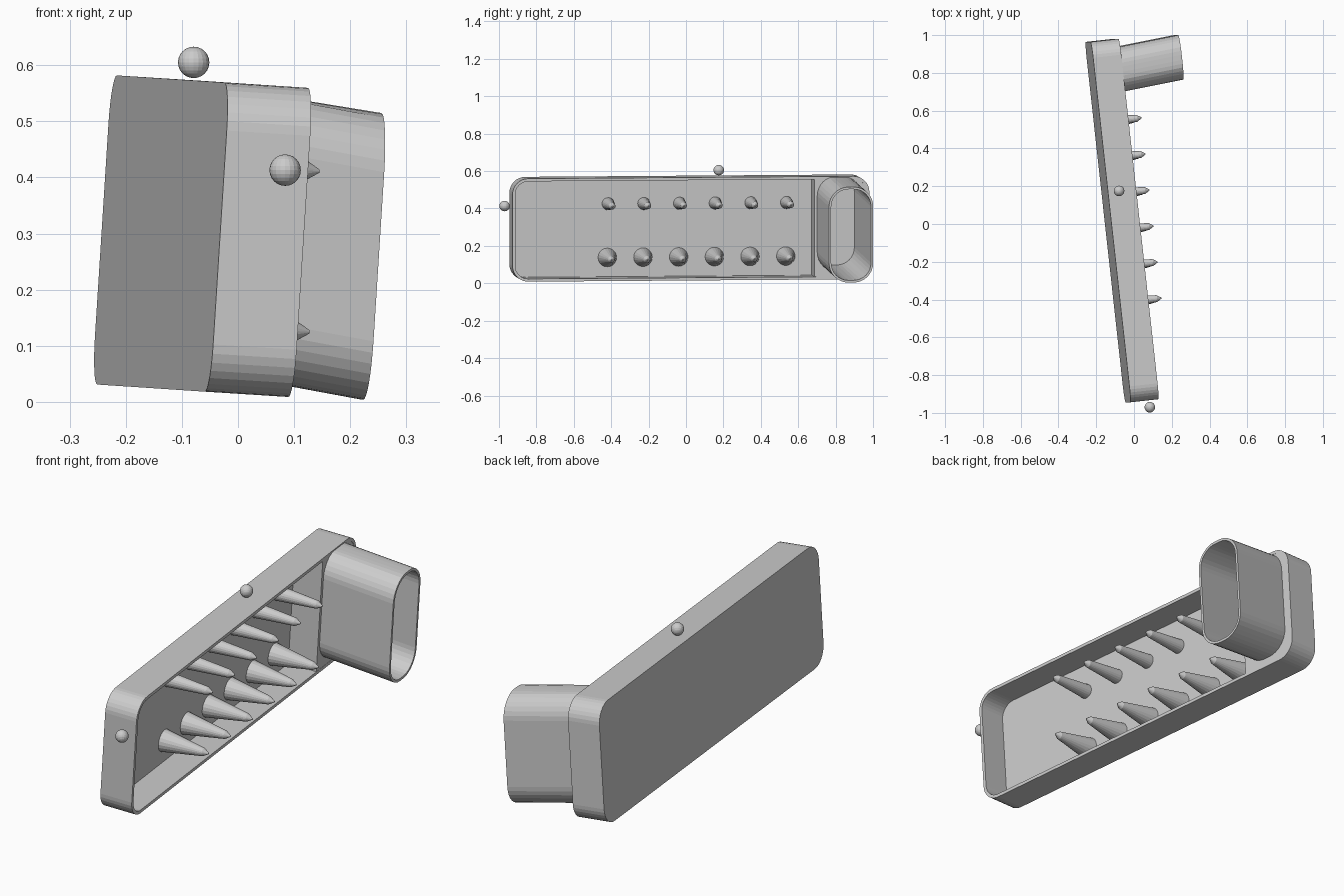
import bpy, bmesh, math
from mathutils import Vector, Matrix

if "Cube" in bpy.data.objects:
    bpy.data.objects.remove(bpy.data.objects["Cube"])

# Slightly tilted frame of the tray: u = length, v = height, w = depth towards the open side
w = Vector((0.992, 0.11, -0.063)).normalized()
u = Vector((-0.11, 0.994, 0.0073))
u = (u - w * u.dot(w)).normalized()
v = w.cross(u)
FRAME = Matrix((u, v, w)).transposed().to_4x4()
FRAME.translation = (-0.1375, 0.01, 0.30)

grey = bpy.data.materials.new("plain_grey")
grey.diffuse_color = (0.6, 0.6, 0.6, 1)
grey.use_nodes = True
grey.node_tree.nodes["Principled BSDF"].inputs["Base Color"].default_value = grey.diffuse_color


def add(name, bm, matrix=FRAME):
    bmesh.ops.recalc_face_normals(bm, faces=bm.faces[:])
    me = bpy.data.meshes.new(name)
    bm.to_mesh(me)
    bm.free()
    me.materials.append(grey)
    ob = bpy.data.objects.new(name, me)
    ob.matrix_world = matrix
    bpy.context.collection.objects.link(ob)
    return ob


def rrect(cx, cy, hx, hy, r, z, r_left=None, top=9, n=8):
    """Rounded rectangle ring; r_left = radius on the low-u side, top = height limit."""
    pts = []
    for i, (sx, sy) in enumerate(((1, 1), (-1, 1), (-1, -1), (1, -1))):
        rad = r_left if (r_left and sx < 0) else r
        for k in range(n + 1):
            a = math.pi / 2 * (i + k / n)
            x = cx + sx * (hx - rad) + rad * math.cos(a)
            y = cy + sy * (hy - rad) + rad * math.sin(a)
            pts.append((x, min(y, top), z))
    return pts


def loft(name, rings, caps=False, closed=False):
    bm = bmesh.new()
    vs = [[bm.verts.new(p) for p in ring] for ring in rings]
    pairs = list(zip(vs, vs[1:])) + ([(vs[-1], vs[0])] if closed else [])
    for a, b in pairs:
        for i in range(len(a)):
            j = (i + 1) % len(a)
            bm.faces.new((a[i], a[j], b[j], b[i]))
    if caps:
        bm.faces.new(vs[0])
        bm.faces.new(vs[-1])
    return add(name, bm)


HL, HW, DEPTH, WALL, FLOOR = 0.96, 0.276, 0.15, 0.015, 0.015

# Open tray
loft("tray", [rrect(0, 0, HL, HW, 0.085, 0),
              rrect(0, 0, HL, HW, 0.085, DEPTH),
              rrect(0, 0, HL - WALL, HW - WALL, 0.07, DEPTH),
              rrect(0, 0, HL - WALL, HW - WALL, 0.07, FLOOR)], caps=True)


# Slanted spout rising from the tray floor
def spout_ring(z, inset):
    d = 0.471 - z
    return rrect(0.826 - 0.086 * d, -0.017 + 0.118 * d, 0.119 - inset, 0.256 - inset,
                 0.105 - inset, z, top=HW - 0.006 - inset)


T = 0.012
loft("spout", [spout_ring(FLOOR, 0), spout_ring(DEPTH, 0), spout_ring(0.471, 0),
               spout_ring(0.471, T), spout_ring(DEPTH, T), spout_ring(FLOOR, T)],
     closed=True)

# Cover around the spout, level with the rim
lo, hi = 0.664, HL - 0.008


def cover_ring(z):
    return rrect((lo + hi) / 2, 0, (hi - lo) / 2, HW - 0.005, 0.08, z, r_left=0.002)


za, zb = DEPTH - 0.012, DEPTH - 0.001
loft("spout_cover", [cover_ring(za), cover_ring(zb), spout_ring(zb, 0.003),
                     spout_ring(za, 0.003)], closed=True)

# Dividing wall between pins and spout
bm = bmesh.new()
bmesh.ops.create_cube(bm, size=1)
bmesh.ops.scale(bm, vec=(0.014, 2 * HW - 0.02, DEPTH - 0.012), verts=bm.verts)
bmesh.ops.translate(bm, vec=(0.671, 0, DEPTH / 2 + 0.004), verts=bm.verts)
add("divider", bm)


# Two rows of tapered pins
def circle(cx, cy, r, z, n=20):
    return [(cx + r * math.cos(2 * math.pi * i / n),
             cy + r * math.sin(2 * math.pi * i / n), z) for i in range(n)]


for row, (cy, base) in enumerate(((0.129, 0.034), (-0.158, 0.051))):
    for i in range(6):
        cx = -0.43 + 0.192 * i - 0.005 * row
        loft(f"pin_{row}_{i}", [circle(cx, cy, base, FLOOR - 0.005),
                                circle(cx, cy, 0.018, 0.205),
                                circle(cx, cy, 0.003, 0.229)], caps=True)

# Small balls on the upper side and on the near end
for name, pos in (("top_ball", (-0.079, 0.175, 0.605)), ("end_ball", (0.084, -0.97, 0.413))):
    bm = bmesh.new()
    bmesh.ops.create_uvsphere(bm, u_segments=20, v_segments=12, radius=0.028)
    add(name, bm, Matrix.Translation(pos))
